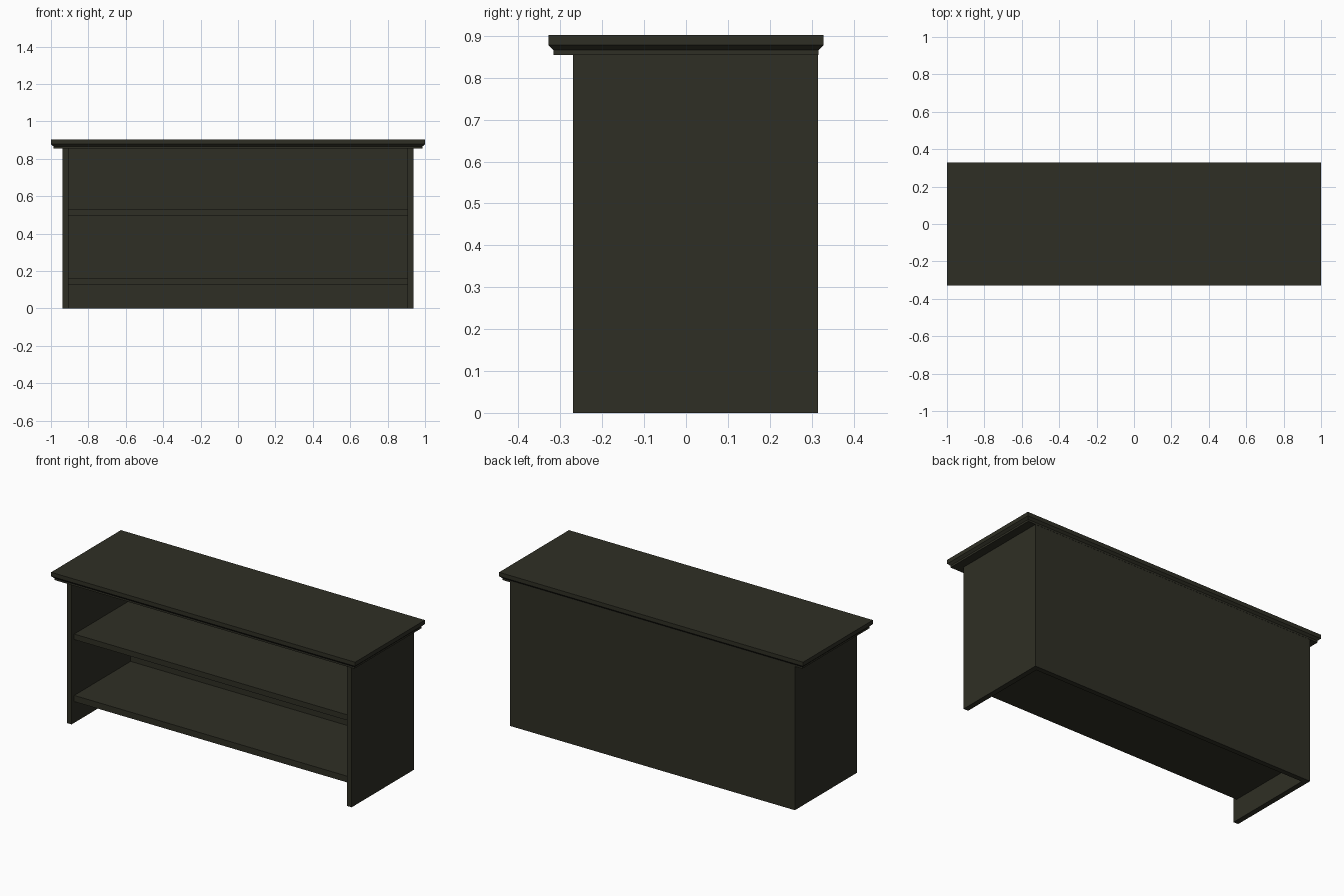
import bpy, bmesh

if "Cube" in bpy.data.objects:
    bpy.data.objects.remove(bpy.data.objects["Cube"])

wood = bpy.data.materials.new("dark olive wood")
wood.diffuse_color = (0.028, 0.028, 0.018, 1.0)
wood.use_nodes = True
wood.node_tree.nodes["Principled BSDF"].inputs["Base Color"].default_value = wood.diffuse_color


def loft(name, rings):
    """Stack of point loops (same count), skinned and capped."""
    bm = bmesh.new()
    loops = [[bm.verts.new(p) for p in ring] for ring in rings]
    n = len(loops[0])
    for lo, hi in zip(loops, loops[1:]):
        for i in range(n):
            j = (i + 1) % n
            bm.faces.new((lo[i], lo[j], hi[j], hi[i]))
    bm.faces.new(loops[0][::-1])
    bm.faces.new(loops[-1])
    bmesh.ops.recalc_face_normals(bm, faces=bm.faces)
    mesh = bpy.data.meshes.new(name)
    bm.to_mesh(mesh)
    bm.free()
    mesh.materials.append(wood)
    obj = bpy.data.objects.new(name, mesh)
    bpy.context.collection.objects.link(obj)
    return obj


def rect(x, y0, y1, z):
    return [(-x, y0, z), (x, y0, z), (x, y1, z), (-x, y1, z)]


OUT, IN = 0.937, 0.906            # outer and inner half widths
FRONT, BACK, BACK_IN = -0.27, 0.315, 0.285
TOP_Z = 0.855

# Side panels and back as one U-shaped carcass
u = [(-OUT, FRONT), (-IN, FRONT), (-IN, BACK_IN), (IN, BACK_IN),
     (IN, FRONT), (OUT, FRONT), (OUT, BACK), (-OUT, BACK)]
loft("carcass", [[(x, y, z) for x, y in u] for z in (0, TOP_Z)])

# Two shelves, set slightly behind the side panels
for name, z0, z1 in (("bottom_shelf", 0.126, 0.163), ("middle_shelf", 0.495, 0.528)):
    loft(name, [rect(IN, -0.245, BACK_IN, z) for z in (z0, z1)])

# Overhanging top with a chamfered step underneath
loft("top", [rect(0.987, -0.316, 0.316, TOP_Z),
             rect(0.987, -0.316, 0.316, 0.866),
             rect(1.0, -0.328, 0.328, 0.878),
             rect(1.0, -0.328, 0.328, 0.902)])
